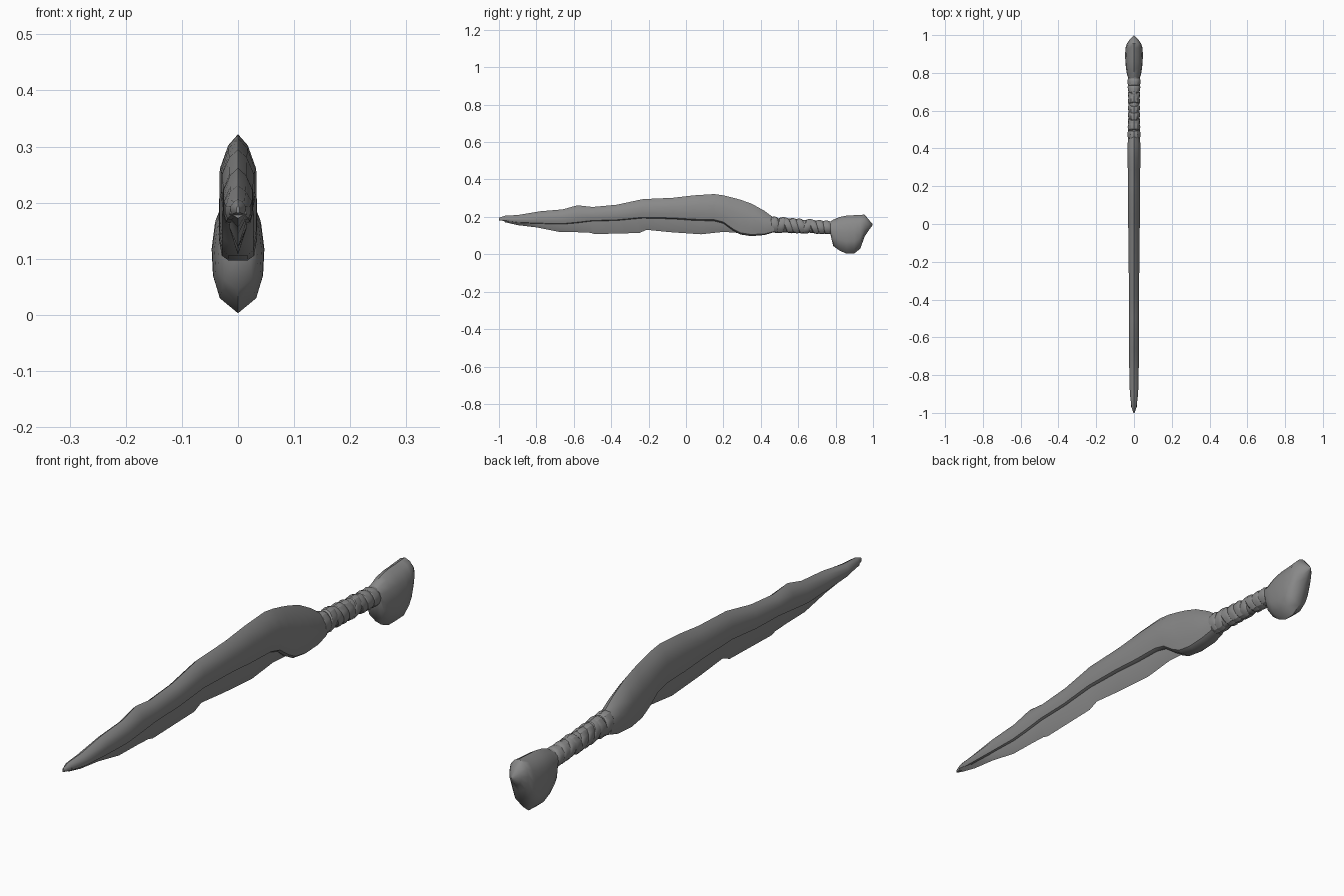
import bpy, bmesh, math

if "Cube" in bpy.data.objects:
    bpy.data.objects.remove(bpy.data.objects["Cube"])

grey = bpy.data.materials.new("grey")
grey.use_nodes = True
colour = (0.25, 0.25, 0.25, 1)
grey.diffuse_color = colour
grey.node_tree.nodes["Principled BSDF"].inputs["Base Color"].default_value = colour


def loft(name, rings, angle=40):
    """Skin a list of equal-length point rings and cap both ends."""
    bm = bmesh.new()
    loops = [[bm.verts.new(p) for p in ring] for ring in rings]
    n = len(loops[0])
    for a, b in zip(loops, loops[1:]):
        for i in range(n):
            j = (i + 1) % n
            bm.faces.new((a[i], a[j], b[j], b[i]))
    bm.faces.new(loops[0])
    bm.faces.new(loops[-1][::-1])
    bmesh.ops.recalc_face_normals(bm, faces=bm.faces)
    mesh = bpy.data.meshes.new(name)
    bm.to_mesh(mesh)
    bm.free()
    mesh.materials.append(grey)
    obj = bpy.data.objects.new(name, mesh)
    bpy.context.collection.objects.link(obj)
    bpy.ops.object.select_all(action="DESELECT")
    obj.select_set(True)
    bpy.context.view_layer.objects.active = obj
    bpy.ops.object.shade_smooth_by_angle(angle=math.radians(angle))
    return obj


def section(y, top, bottom, half, side):
    """Mirror a right-hand profile (width, height 0..1) into a ring at y."""
    left = [(-w, t) for w, t in reversed(side) if w > 0]
    return [(w * half, y, bottom + t * (top - bottom)) for w, t in side + left]


# Thick spine of the blade: y, top, bottom, half width
spine = [(-1, .195, .182, .003), (-.97, .206, .178, .013), (-.9, .21, .169, .022),
         (-.78, .23, .163, .025), (-.66, .24, .16, .026), (-.58, .262, .167, .026),
         (-.5, .253, .177, .027), (-.37, .265, .18, .027), (-.23, .295, .193, .028),
         (-.07, .302, .189, .03), (.04, .315, .181, .031), (.15, .322, .178, .032),
         (.2, .315, .165, .033), (.25, .303, .128, .033), (.29, .292, .106, .033),
         (.35, .271, .097, .034), (.42, .232, .103, .034), (.47, .195, .118, .03)]
spine_side = [(0, 1), (.55, .86), (1, .58), (1, .25), (.85, .05), (.5, 0)]
loft("blade_spine", [section(*s, spine_side) for s in spine])

# Thin chipped cutting edge: y, edge height, height buried in the spine
edge = [(-.97, .172, .19), (-.9, .156, .19), (-.8, .144, .19), (-.68, .12, .19),
        (-.58, .118, .2), (-.51, .115, .2), (-.49, .108, .2), (-.25, .114, .22),
        (-.21, .131, .22), (-.08, .118, .21), (.08, .107, .2), (.2, .12, .2),
        (.3, .113, .2)]
edge_side = [(.9, 1), (1, .5), (0, 0)]
loft("cutting_edge", [section(y, top, low, .015, edge_side) for y, low, top in edge])

# Rounded grip with overlapping slanted wraps
SIDES = 12


def oval(y, z, rx, rz, slant):
    ring = []
    for i in range(SIDES):
        a = math.tau * i / SIDES
        ring.append((rx * math.sin(a), y + slant * math.cos(a), z + rz * math.cos(a)))
    return ring


loft("grip", [oval(.43, .157, .028, .038, 0), oval(.8, .144, .027, .031, 0)])
COUNT = 9
for i in range(COUNT):
    f = i / (COUNT - 1)
    y = .475 + .28 * f
    z = .158 - .014 * f
    rx = .034 - .003 * math.sin(math.pi * f)
    rz = .043 - .007 * f
    slant = (-.012, .012, -.018, -.012)[i % 4] * math.sin(math.pi * (.15 + .7 * f))
    band = [(-.021, .84), (-.015, .97), (.005, 1.02), (.017, .93), (.021, .82)]
    loft("grip_wrap", [oval(y + d, z, rx * s, rz * s, slant) for d, s in band], 30)

# Hooked pommel: y, top, bottom, half width
pommel = [(.772, .175, .108, .03), (.787, .185, .045, .036), (.82, .199, .02, .042),
          (.86, .207, .003, .046), (.9, .209, .005, .047), (.932, .211, .03, .045),
          (.955, .212, .095, .038), (.975, .188, .125, .024), (.997, .162, .155, .002)]
pommel_side = [(0, 1), (.5, .93), (.88, .77), (1, .55), (.95, .32), (.7, .13), (0, 0)]
loft("pommel", [section(*s, pommel_side) for s in pommel], 50)
